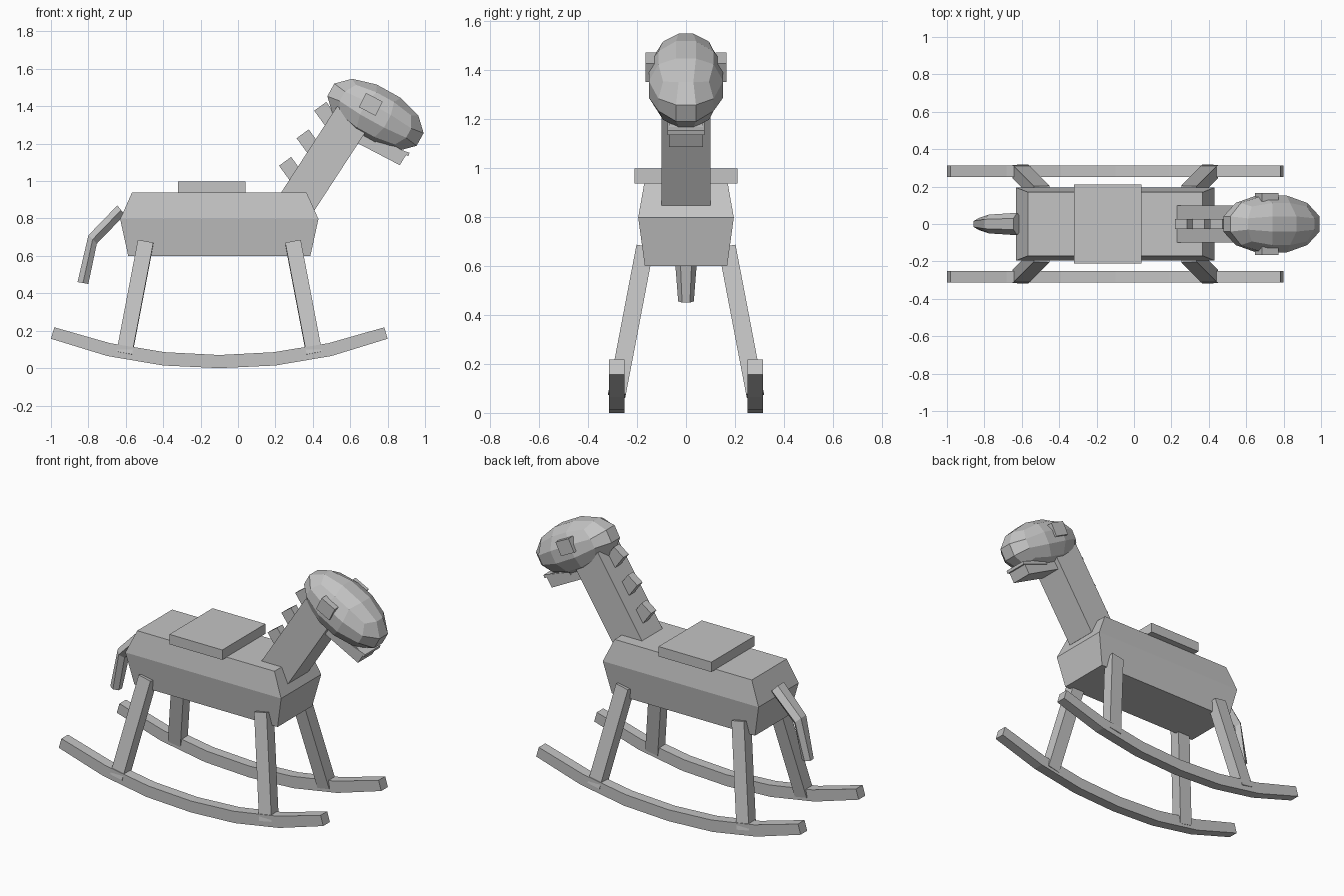
import bpy, bmesh, math
from mathutils import Vector, Matrix

if "Cube" in bpy.data.objects:
    bpy.data.objects.remove(bpy.data.objects["Cube"], do_unlink=True)

grey = bpy.data.materials.new("plain_grey")
grey.use_nodes = True
grey.diffuse_color = (0.55, 0.55, 0.55, 1)
grey.node_tree.nodes["Principled BSDF"].inputs["Base Color"].default_value = (0.55, 0.55, 0.55, 1)


def finish(name, bm):
    bmesh.ops.recalc_face_normals(bm, faces=bm.faces[:])
    mesh = bpy.data.meshes.new(name)
    bm.to_mesh(mesh)
    bm.free()
    mesh.materials.append(grey)
    obj = bpy.data.objects.new(name, mesh)
    bpy.context.collection.objects.link(obj)
    return obj


def loft(name, rings):
    """Skin a list of equal-length point rings and cap both ends."""
    bm = bmesh.new()
    loops = [[bm.verts.new(p) for p in ring] for ring in rings]
    n = len(loops[0])
    for a, b in zip(loops, loops[1:]):
        for i in range(n):
            j = (i + 1) % n
            bm.faces.new((a[i], a[j], b[j], b[i]))
    bm.faces.new(loops[0])
    bm.faces.new(loops[-1])
    return finish(name, bm)


def prism(name, profile, y0, y1):
    """Extrude a side profile (x, z) across y."""
    return loft(name, [[(x, y, z) for x, z in profile] for y in (y0, y1)])


def tilted_box(name, x, z, length, height, y0, y1, angle):
    """Box pitched downward toward +x by an angle in degrees."""
    c, s = math.cos(math.radians(angle)), math.sin(math.radians(angle))
    corners = [(-1, -1), (1, -1), (1, 1), (-1, 1)]
    profile = [(x + u * length / 2 * c + v * height / 2 * s,
                z - u * length / 2 * s + v * height / 2 * c) for u, v in corners]
    return prism(name, profile, y0, y1)


MID = -0.1  # centre of body and rockers along x

# Body with a wide waist line
body_rings = []
for z, half_x, half_y in ((0.6, 0.487, 0.168), (0.797, 0.53, 0.195), (0.938, 0.467, 0.17)):
    body_rings.append([(MID + sx * half_x, sy * half_y, z)
                       for sx, sy in ((-1, -1), (1, -1), (1, 1), (-1, 1))])
loft("body", body_rings)

# Seat
prism("seat", [(-0.32, 0.936), (0.04, 0.936), (0.04, 0.997), (-0.32, 0.997)], -0.21, 0.21)

# Neck
prism("neck", [(0.225, 0.93), (0.41, 0.845), (0.70, 1.29), (0.53, 1.40)], -0.1, 0.1)

# Mane tufts up the back of the neck
for i in range(3):
    tilted_box("mane_tuft_%d" % (i + 1), 0.29 + 0.094 * i, 1.053 + 0.147 * i,
               0.08, 0.13, -0.026, 0.026, -36)

# Faceted head
bm = bmesh.new()
bmesh.ops.create_cube(bm, size=2)
bmesh.ops.subdivide_edges(bm, edges=bm.edges[:], cuts=2, use_grid_fill=True)
for v in bm.verts:
    v.co = Vector([math.tan(c * math.pi / 4) for c in v.co]).normalized()
bm.transform(Matrix.Translation((0.735, 0, 1.355))
             @ Matrix.Rotation(math.radians(29), 4, 'Y')
             @ Matrix.Diagonal((0.292, 0.162, 0.154, 1)))
finish("head", bm)

# Eyes
for side, sy in (("left", 1), ("right", -1)):
    tilted_box(side + "_eye", 0.71, 1.41, 0.1, 0.085, sy * 0.12, sy * 0.165, 27)

# Lower jaw and tongue
prism("jaw", [(0.635, 1.205), (0.865, 1.085), (0.905, 1.15), (0.675, 1.28)], -0.07, 0.07)
tilted_box("tongue", 0.825, 1.175, 0.19, 0.018, -0.075, 0.075, 20)

# Tail with a six-sided section, bent once
tail_rings = []
for top, bottom, w in (((-0.645, 0.87), (-0.605, 0.82), 0.06),
                       ((-0.80, 0.71), (-0.755, 0.665), 0.05),
                       ((-0.858, 0.46), (-0.80, 0.45), 0.032)):
    mx, mz = (top[0] + bottom[0]) / 2, (top[1] + bottom[1]) / 2
    t = w * 0.5
    tail_rings.append([(top[0], -t, top[1]), (top[0], t, top[1]), (mx, w, mz),
                       (bottom[0], t, bottom[1]), (bottom[0], -t, bottom[1]), (mx, -w, mz)])
loft("tail", tail_rings)

# Splayed legs
for end, sx in (("front", 1), ("back", -1)):
    for side, sy in (("left", 1), ("right", -1)):
        top = Vector((MID + sx * 0.394, sy * 0.168, 0.672))
        foot = Vector((MID + sx * 0.508, sy * 0.282, 0.075))
        axis = (foot - top).normalized()
        u = (Vector((1, 0, 0)) - axis * axis.x).normalized()
        v = axis.cross(u)
        loft("%s_%s_leg" % (end, side),
             [[p + u * a * 0.042 + v * b * 0.036
               for a, b in ((-1, -1), (1, -1), (1, 1), (-1, 1))] for p in (top, foot)])

# Curved rockers
lower = [(0.3, 0.014), (0.6, 0.065), (0.9, 0.157)]
upper = [(0.29, 0.085), (0.583, 0.133), (0.882, 0.218)]
stations = [(-1, 2), (-1, 1), (-1, 0), (0, 0), (1, 0), (1, 1), (1, 2)]
for side, sy in (("left", 1), ("right", -1)):
    rings = []
    for sx, i in stations:
        lo = lower[i] if sx else (0, 0)
        up = upper[i] if sx else (0, 0.07)
        y0, y1 = sy * 0.25, sy * 0.314
        rings.append([(MID + sx * lo[0], y0, lo[1]), (MID + sx * lo[0], y1, lo[1]),
                      (MID + sx * up[0], y1, up[1]), (MID + sx * up[0], y0, up[1])])
    loft(side + "_rocker", rings)
